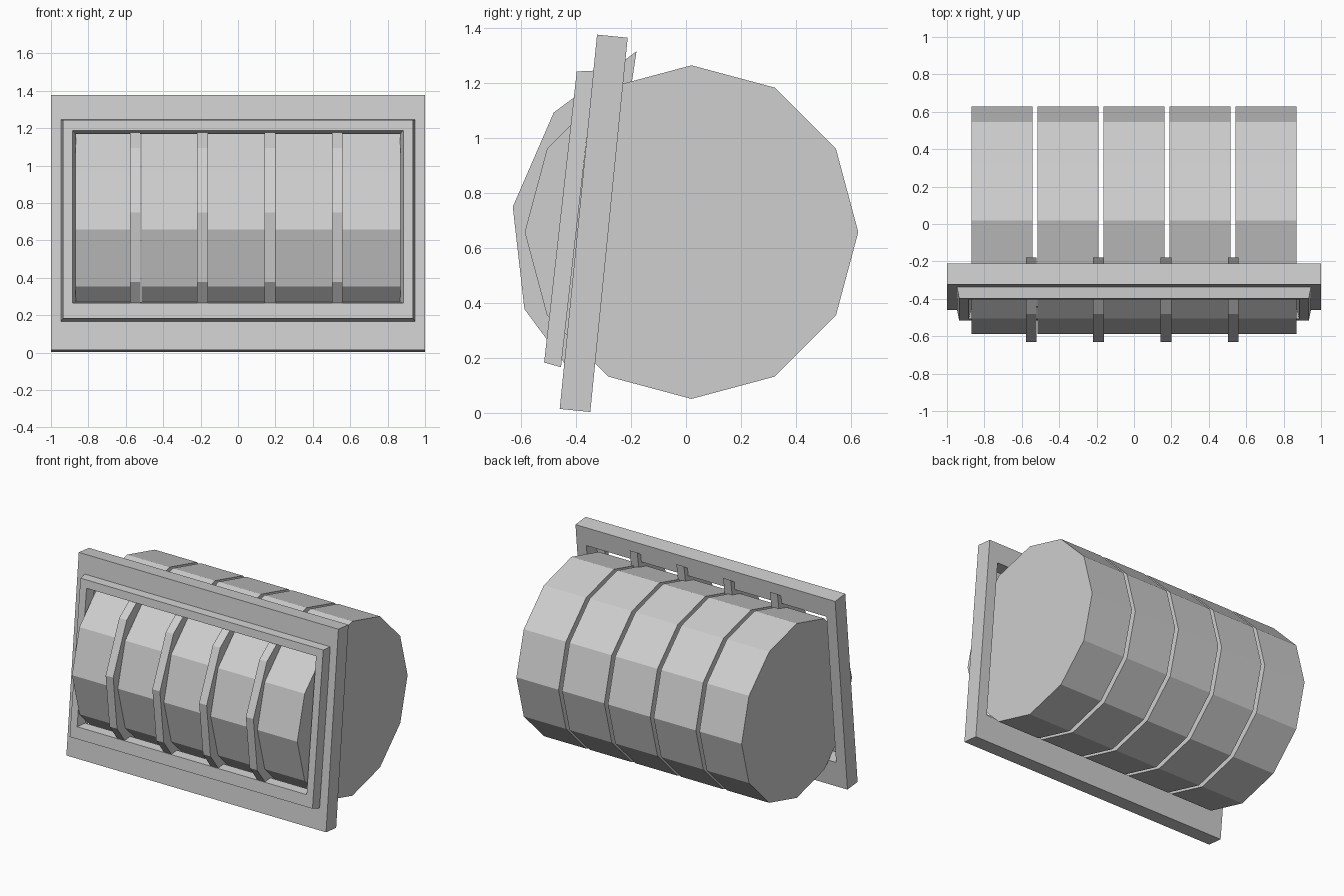
import bpy, bmesh
from math import sin, cos, radians

cube = bpy.data.objects.get("Cube")
if cube:
    bpy.data.objects.remove(cube, do_unlink=True)

grey = bpy.data.materials.new("light_grey")
grey.use_nodes = True
colour = (0.62, 0.62, 0.62, 1)
grey.diffuse_color = colour
grey.node_tree.nodes["Principled BSDF"].inputs["Base Color"].default_value = colour


def finish(name, bm):
    bmesh.ops.recalc_face_normals(bm, faces=bm.faces)
    mesh = bpy.data.meshes.new(name)
    bm.to_mesh(mesh)
    bm.free()
    mesh.materials.append(grey)
    obj = bpy.data.objects.new(name, mesh)
    bpy.context.collection.objects.link(obj)
    return obj


def arc(cy, cz, radius, start, count):
    """Points every 30 degrees in the side plane."""
    angles = [radians(start + 30 * i) for i in range(count)]
    return [(cy + radius * cos(a), cz + radius * sin(a)) for a in angles]


def prism(name, profile, x, width):
    """Side profile extruded across the machine, centred on x."""
    bm = bmesh.new()
    face = bm.faces.new([bm.verts.new((x - width / 2, y, z)) for y, z in profile])
    new = bmesh.ops.extrude_face_region(bm, geom=[face])["geom"]
    verts = [v for v in new if isinstance(v, bmesh.types.BMVert)]
    bmesh.ops.translate(bm, verts=verts, vec=(width, 0, 0))
    return finish(name, bm)


def frame(name, loops, location, tilt):
    """Closed rectangular ring from loops of (half_x, depth, half_z, z_shift)."""
    bm = bmesh.new()
    rings = [[bm.verts.new((sx * hx, d, shift + sz * hz))
              for sx, sz in ((-1, -1), (1, -1), (1, 1), (-1, 1))]
             for hx, d, hz, shift in loops]
    for i, ring in enumerate(rings):
        nxt = rings[(i + 1) % len(rings)]
        for k in range(4):
            j = (k + 1) % 4
            bm.faces.new((ring[k], ring[j], nxt[j], nxt[k]))
    obj = finish(name, bm)
    obj.location = location
    obj.rotation_euler.x = radians(-tilt)
    return obj


# Five twelve-sided reels with narrow open gaps
for i in range(5):
    prism(f"reel_{i + 1}", arc(0.02, 0.658, 0.607, 0, 12), (i - 2) * 0.3525, 0.325)

# Four curved dividers between the reels, flat at the back
for i in range(4):
    prism(f"divider_{i + 1}", arc(0.085, 0.643, 0.7235, 111.5, 5),
          -0.549 + i * 0.36, 0.058)

# Tilted surround with a rectangular opening
frame("surround", [(1, -0.056, 0.6845, 0), (1, 0.056, 0.6845, 0),
                   (0.925, 0.056, 0.53, 0.022), (0.925, -0.056, 0.53, 0.022)],
      (0, -0.336, 0.69), 5.7)

# Raised bevelled trim around the opening
frame("window_trim", [(0.935, 0, 0.533, 0), (0.947, 0.063, 0.543, 0),
                      (0.866, 0.063, 0.452, 0.013), (0.884, 0, 0.465, 0.013)],
      (0, -0.457, 0.713), 6.4)
